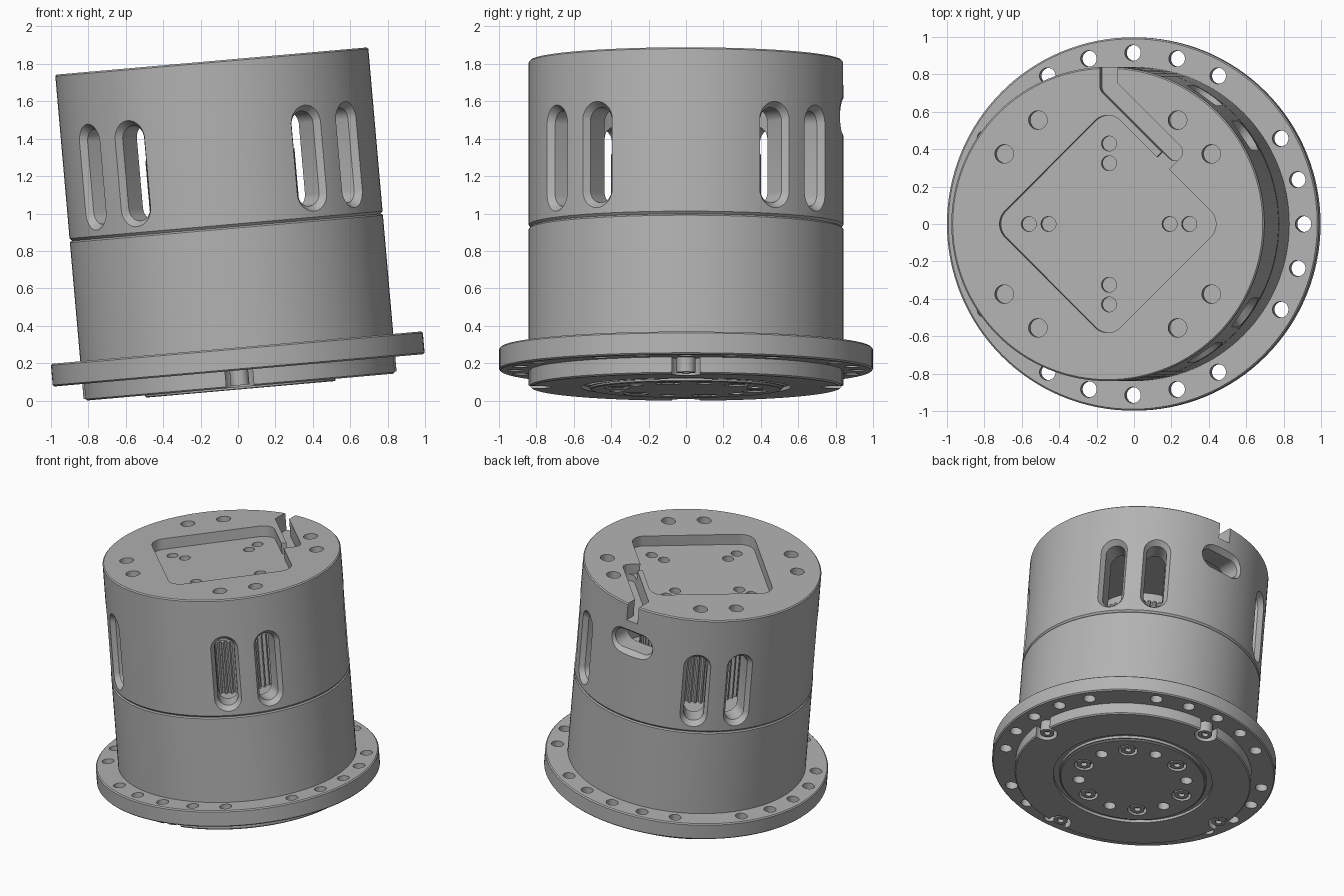
import bpy, bmesh, math
from mathutils import Matrix, Vector

if "Cube" in bpy.data.objects:
    bpy.data.objects.remove(bpy.data.objects["Cube"])

grey = bpy.data.materials.new("machined_grey")
grey.use_nodes = True
COLOR = (0.45, 0.45, 0.45, 1)
grey.diffuse_color = COLOR
grey.node_tree.nodes["Principled BSDF"].inputs["Base Color"].default_value = COLOR

# The whole unit leans five degrees toward -x
LEAN = Matrix.Translation((0.012, 0, 0.072)) @ Matrix.Rotation(math.radians(-5), 4, 'Y')
TOP, SPLIT, FLANGE_TOP, FLANGE_BOTTOM = 1.75, 0.857, 0.212, 0.09
WALL, BODY = 0.67, 0.84
scene = bpy.context.scene.collection


def add_object(name, bm, where=None):
    bmesh.ops.recalc_face_normals(bm, faces=bm.faces)
    mesh = bpy.data.meshes.new(name)
    bm.to_mesh(mesh)
    bm.free()
    if where:
        mesh.transform(where)
    mesh.materials.append(grey)
    obj = bpy.data.objects.new(name, mesh)
    scene.objects.link(obj)
    return obj


def lathe(name, profile, steps=128):
    bm = bmesh.new()
    verts = [bm.verts.new((r, 0, z)) for r, z in profile]
    edges = [bm.edges.new((verts[i], verts[(i + 1) % len(verts)]))
             for i in range(len(verts)) if profile[i][0] + profile[(i + 1) % len(verts)][0] > 0]
    bmesh.ops.spin(bm, geom=verts + edges, cent=(0, 0, 0), axis=(0, 0, 1),
                   angle=math.tau, steps=steps, use_merge=True)
    bmesh.ops.remove_doubles(bm, verts=bm.verts, dist=1e-5)
    return add_object(name, bm)


def disc(name, r, low, high, c=0.008):
    return lathe(name, [(0, low), (r - c, low), (r, low + c), (r, high - c), (r - c, high), (0, high)])


def loft(name, a, b, sections, where, n=32):
    """Rounded-rectangle sections (z, corner radius) stacked along local z."""
    bm = bmesh.new()
    rings = []
    for z, r in sections:
        ring = []
        for i in range(n):
            t = (i + 0.5) * math.tau / n
            c, s = math.cos(t), math.sin(t)
            ring.append(bm.verts.new((r * c + math.copysign(a, c), r * s + math.copysign(b, s), z)))
        rings.append(ring)
    for low, high in zip(rings, rings[1:]):
        for i in range(n):
            j = (i + 1) % n
            bm.faces.new((low[i], low[j], high[j], high[i]))
    bm.faces.new(rings[0])
    bm.faces.new(rings[-1])
    return add_object(name, bm, where)


def drill(r, radius, degrees, low, high):
    t = math.radians(degrees)
    return loft("cutter", 0, 0, [(low, r), (high, r)],
                Matrix.Translation((radius * math.cos(t), radius * math.sin(t), 0)), 24)


def side_slot(a, b, r, height, degrees):
    where = (Matrix.Translation((0, 0, height)) @ Matrix.Rotation(math.radians(degrees), 4, 'Z')
             @ Matrix.Rotation(math.radians(90), 4, 'Y'))
    return loft("cutter", a, b, [(0.58, r), (0.80, r), (0.92, r + 0.09)], where)


def groove(p, q, half, low, high):
    p, q = Vector(p), Vector(q)
    d, m = q - p, (p + q) / 2
    where = Matrix.Translation((m.x, m.y, 0)) @ Matrix.Rotation(math.atan2(d.y, d.x), 4, 'Z')
    return loft("cutter", d.length / 2, 0, [(low, half), (high, half)], where, 24)


def carve(obj, cutters):
    group = bpy.data.collections.new("cutters")
    scene.children.link(group)
    for c in cutters:
        c.hide_render = True
        scene.objects.unlink(c)
        group.objects.link(c)
    mod = obj.modifiers.new("carve", 'BOOLEAN')
    mod.operation, mod.solver = 'DIFFERENCE', 'EXACT'
    mod.operand_type, mod.collection = 'COLLECTION', group
    graph = bpy.context.evaluated_depsgraph_get()
    graph.update()
    mesh = bpy.data.meshes.new_from_object(obj.evaluated_get(graph))
    obj.modifiers.clear()
    obj.data = mesh
    for c in cutters:
        bpy.data.objects.remove(c)
    bpy.data.collections.remove(group)


parts = []

# Upper housing: hollow cup with a thick top
c = 0.008
housing = lathe("upper_housing", [
    (0, TOP), (BODY - c, TOP), (BODY, TOP - c), (BODY, SPLIT + 0.014), (BODY - 0.012, SPLIT),
    (WALL, SPLIT), (WALL, 1.58), (0, 1.58)])
cuts = [side_slot(0.185, 0, 0.07, 1.187, quarter + off)
        for quarter in (45, 135, 225, 315) for off in (-10.5, 10.5)]
cuts.append(side_slot(0, 0.09, 0.07, 1.45, 90))
FLOOR = TOP - 0.08
cuts.append(loft("cutter", 0.34, 0.34, [(FLOOR, 0.1), (TOP + 0.1, 0.1)],
                 Matrix.Rotation(math.radians(45), 4, 'Z')))
for side in (0, 90, 180, 270):
    for radius in (0.325, 0.43):
        cuts.append(drill(0.04, radius, side, FLOOR - 0.06, FLOOR + 0.03))
    for off in (34, 56):
        cuts.append(drill(0.05, 0.67, side + off, TOP - 0.1, TOP + 0.1))
# Cable channel from the back rim, beside the pocket, then into it
path = [(0.005, 0.98), (0.005, 0.735), (0.355, 0.385), (0.28, 0.31)]
for i, (p, q) in enumerate(zip(path, path[1:])):
    cuts.append(groove(p, q, 0.047, TOP - 0.13 if i < 2 else FLOOR, TOP + 0.1))
carve(housing, cuts)
parts.append(housing)

# Lower body
parts.append(disc("lower_body", BODY, FLANGE_TOP - 0.01, SPLIT))

# Flange with bolt holes, skipping the diagonals
flange = disc("flange", 0.998, FLANGE_BOTTOM, FLANGE_TOP)
carve(flange, [drill(0.043, 0.915, 15 * i, 0, 0.4) for i in range(24) if i % 6 != 3])
parts.append(flange)

# Base plate with scalloped rim and a shallow ring groove
base = lathe("base_plate", [(0, 0), (0.52, 0), (0.52, 0.02), (0.56, 0.02), (0.56, 0), (0.825, 0),
                            (0.833, c), (0.833, FLANGE_BOTTOM + 0.005), (0, FLANGE_BOTTOM + 0.005)])
carve(base, [drill(0.08, 0.8, a, -0.1, FLANGE_BOTTOM) for a in (0, 90, 180, 270)])
parts.append(base)

# Output hub under the base, with screw counterbores and pin holes
hub = disc("output_hub", 0.51, -0.012, 0.06, 0.004)
hub_cuts = [drill(0.068, 0.38, 45 + 60 * i, -0.1, 0.03) for i in range(6)]
hub_cuts += [drill(0.042, 0.38, 75 + 60 * i, -0.1, 0.05) for i in range(6)]
carve(hub, hub_cuts)
# Base plate gives way to the same holes
carve(base, [drill(0.072, 0.38, 45 + 30 * i, -0.1, 0.055) for i in range(12)])
parts.append(hub)


# Socket-head screws
def screw(name, radius, degrees, size, low, high):
    t = math.radians(degrees)
    head = lathe(name, [(0, low + 0.025), (size * 0.45, low + 0.025), (size * 0.45, low),
                        (size, low), (size, high), (0, high)], 24)
    head.data.transform(Matrix.Translation((radius * math.cos(t), radius * math.sin(t), 0)))
    parts.append(head)


for i in range(6):
    screw("hub_screw", 0.38, 45 + 60 * i, 0.05, -0.008, 0.032)
for i in range(4):
    screw("rim_screw", 0.79, 90 * i, 0.05, 0.01, FLANGE_BOTTOM + 0.003)

# Ribbed motor core inside the housing
bm = bmesh.new()
count = 60
rim = []
for i in range(count * 4):
    r = 0.40 if i % 4 < 2 else 0.375
    t = math.tau * i / (count * 4)
    rim.append(bm.verts.new((r * math.cos(t), r * math.sin(t), SPLIT - 0.01)))
face = bm.faces.new(rim)
top = bmesh.ops.extrude_face_region(bm, geom=[face])["geom"]
bmesh.ops.translate(bm, vec=(0, 0, 0.4), verts=[v for v in top if isinstance(v, bmesh.types.BMVert)])
parts.append(add_object("motor_core", bm))
parts.append(disc("motor_cap", 0.36, SPLIT + 0.38, SPLIT + 0.48))

# Lean everything, then shade smooth with crisp edges
for obj in parts:
    obj.data.transform(LEAN)
bpy.ops.object.select_all(action='DESELECT')
for obj in parts:
    obj.select_set(True)
bpy.context.view_layer.objects.active = parts[0]
bpy.ops.object.shade_smooth_by_angle(angle=math.radians(25))
